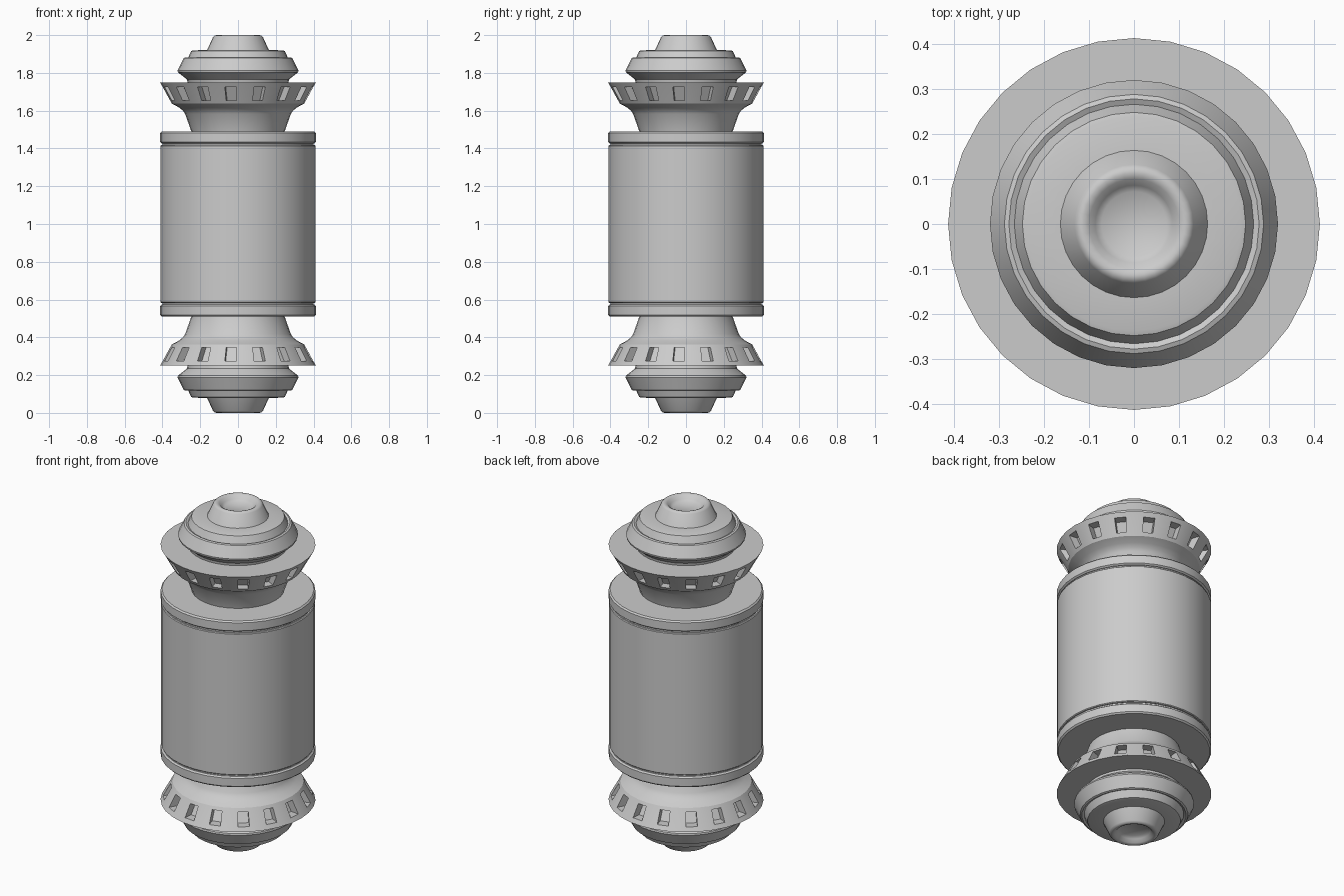
import bpy
import bmesh
import math
from mathutils import Vector

if "Cube" in bpy.data.objects:
    bpy.data.objects.remove(bpy.data.objects["Cube"], do_unlink=True)

SEGMENTS = 32
MIDDLE = 1.0  # height of the symmetry plane

metal = bpy.data.materials.new("light_grey_metal")
metal.use_nodes = True
grey = (0.6, 0.6, 0.6, 1)
metal.diffuse_color = grey
metal.node_tree.nodes["Principled BSDF"].inputs["Base Color"].default_value = grey


def lathe(profile):
    """Turn a (radius, height) profile into a ring mesh, capped at both ends."""
    bm = bmesh.new()
    rings = []
    for radius, height in profile:
        ring = []
        for i in range(SEGMENTS):
            a = math.tau * i / SEGMENTS
            ring.append(bm.verts.new((radius * math.cos(a), radius * math.sin(a), height - MIDDLE)))
        rings.append(ring)
    bands = []
    for low, high in zip(rings, rings[1:]):
        bands.append([bm.faces.new((low[i], low[(i + 1) % SEGMENTS], high[(i + 1) % SEGMENTS], high[i]))
                      for i in range(SEGMENTS)])
    bm.faces.new(rings[0][::-1])
    bm.faces.new(rings[-1])
    bm.normal_update()
    return bm, bands


def finish(name, bm, mirrored=True, angle=32):
    mesh = bpy.data.meshes.new(name)
    bm.to_mesh(mesh)
    bm.free()
    mesh.materials.append(metal)
    obj = bpy.data.objects.new(name, mesh)
    obj.location.z = MIDDLE
    bpy.context.collection.objects.link(obj)
    bpy.ops.object.select_all(action="DESELECT")
    obj.select_set(True)
    bpy.context.view_layer.objects.active = obj
    bpy.ops.object.shade_smooth_by_angle(angle=math.radians(angle))
    if mirrored:
        mod = obj.modifiers.new("both_ends", "MIRROR")
        mod.use_axis = (False, False, True)
        mod.use_mirror_merge = False
    return obj


# Central drum, with narrower necks that form the seams under the collars
drum, _ = lathe([(0.4, 0.56), (0.4, 0.583), (0.407, 0.583), (0.411, 0.587),
                 (0.411, 1.413), (0.407, 1.417), (0.4, 1.417), (0.4, 1.44)])
finish("drum", drum, mirrored=False)

# Collars at each end of the drum
collar, _ = lathe([(0.404, 1.427), (0.413, 1.434), (0.413, 1.481), (0.405, 1.489)])
finish("collar", collar)

# Flared neck with a ring of recessed slots
flange, bands = lathe([(0.245, 1.48), (0.247, 1.49), (0.28, 1.583), (0.292, 1.6), (0.312, 1.617),
                       (0.35, 1.637), (0.356, 1.648), (0.403, 1.733), (0.413, 1.75)])
slots = bands[6][1::2]
bmesh.ops.inset_individual(flange, faces=slots, thickness=0.008, use_even_offset=True)
for face in slots:
    centre = face.calc_center_median()
    inward = -Vector((centre.x, centre.y, 0)).normalized() * 0.05
    pushed = bmesh.ops.extrude_discrete_faces(flange, faces=[face])["faces"][0]
    bmesh.ops.translate(flange, verts=pushed.verts, vec=inward)
finish("slotted_flange", flange)

# Domed cap with a stepped lip
cap, _ = lathe([(0.265, 1.74), (0.27, 1.765), (0.318, 1.803), (0.32, 1.813), (0.288, 1.878),
                (0.278, 1.882), (0.266, 1.876), (0.248, 1.916), (0.238, 1.919), (0.15, 1.922)])
finish("cap", cap)

# Truncated cone at the tip, with a shallow dish
tip, _ = lathe([(0.168, 1.915), (0.162, 1.924), (0.132, 1.99), (0.124, 1.998), (0.113, 2.0),
                (0.1, 1.994), (0.086, 1.978), (0.072, 1.966)])
finish("tip_cone", tip, angle=50)
